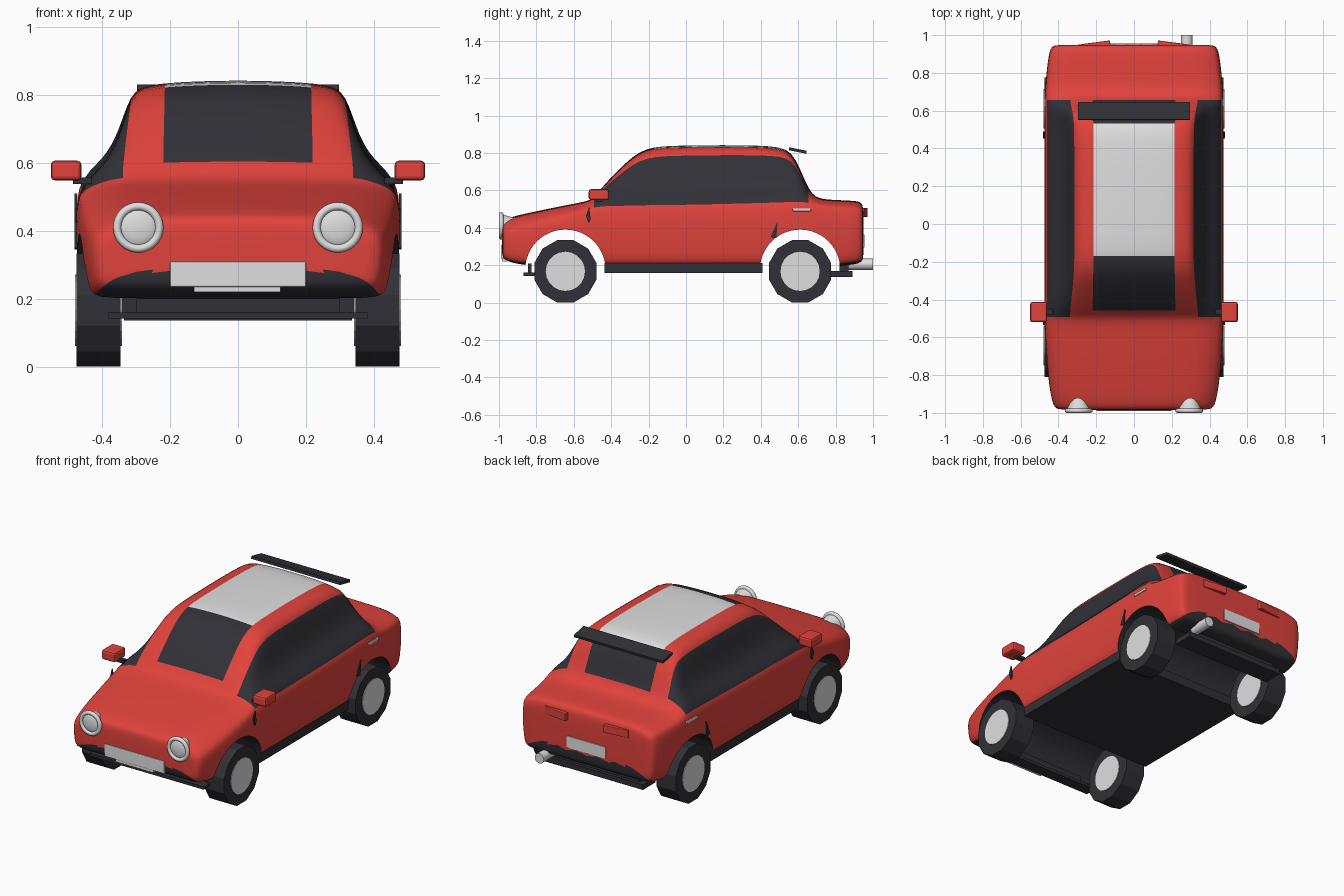
import bpy, bmesh, math
from mathutils import Vector

if "Cube" in bpy.data.objects:
    bpy.data.objects.remove(bpy.data.objects["Cube"])


def material(name, rgb):
    m = bpy.data.materials.new(name)
    m.diffuse_color = (*rgb, 1)
    m.use_nodes = True
    m.node_tree.nodes["Principled BSDF"].inputs["Base Color"].default_value = m.diffuse_color
    return m


RED = material("red paint", (0.75, 0.055, 0.045))
DARK = material("dark trim", (0.03, 0.03, 0.038))
WHITE = material("pale grey", (0.74, 0.74, 0.74))


def finish(name, mat, smooth=None):
    o = bpy.context.object
    o.name = name
    o.data.materials.clear()
    o.data.materials.append(mat)
    bpy.ops.object.transform_apply(location=False, rotation=True, scale=True)
    if smooth:
        bpy.ops.object.shade_smooth_by_angle(angle=math.radians(smooth))
    return o


def box(name, lo, hi, mat, bevel=0, rot=(0, 0, 0)):
    lo, hi = Vector(lo), Vector(hi)
    bpy.ops.mesh.primitive_cube_add(size=1, location=(lo + hi) / 2)
    o = bpy.context.object
    o.scale = hi - lo
    bpy.ops.object.transform_apply(location=False, rotation=False, scale=True)
    o.rotation_euler = rot
    if bevel:
        b = o.modifiers.new("bevel", 'BEVEL')
        b.width, b.segments = bevel, 2
    return finish(name, mat)


def cyl(name, loc, axis, r1, r2, depth, mat, n=24, spin=0, smooth=None):
    # axis 'x' or 'y'; r1 is the radius at the low end of that axis
    rot = (0, math.pi / 2, 0) if axis == 'x' else (-math.pi / 2, 0, 0)
    bpy.ops.mesh.primitive_cone_add(vertices=n, radius1=r1, radius2=r2, depth=depth, location=loc)
    o = bpy.context.object
    if spin:
        o.rotation_euler = (0, 0, spin)
        bpy.ops.object.transform_apply(location=False, rotation=True, scale=False)
    o.rotation_euler = rot
    return finish(name, mat, smooth)


# Body cross-section: lower part (x, height up to the belt line),
# upper part (bonnet x, bonnet height, cabin x, cabin height)
LOWER = [(0, 0), (.45, 0), (.86, 0), (.945, .04), (.975, .14), (.99, .35),
         (1, .55), (1, .78), (.99, .92), (.975, 1)]
UPPER = [(.93, .30, .915, .11), (.88, .50, .82, .23), (.83, .65, .755, .415),
         (.78, .77, .713, .63), (.72, .86, .665, .85), (.62, .92, .606, .94),
         (.48, .96, .468, .975), (.24, .99, .235, .993), (0, 1, 0, 1)]
# Stations front to back: y, half width, bottom, belt, top
STATIONS = [
    (-.985, .37, .27, .36, .405), (-.98, .41, .24, .38, .434), (-.96, .428, .222, .39, .449),
    (-.9, .442, .205, .405, .467), (-.8, .456, .195, .43, .488), (-.65, .467, .19, .465, .52),
    (-.53, .472, .19, .50, .54), (-.49, .474, .19, .51, .56), (-.465, .475, .19, .513, .598),
    (-.4, .475, .19, .515, .67), (-.32, .475, .19, .515, .75), (-.25, .475, .19, .517, .808),
    (-.17, .475, .19, .52, .833), (-.08, .475, .19, .52, .839), (.1, .475, .19, .523, .842),
    (.3, .475, .19, .528, .842), (.45, .475, .19, .532, .838), (.54, .475, .19, .535, .824),
    (.585, .475, .19, .536, .77), (.625, .475, .19, .536, .68), (.655, .474, .19, .535, .608),
    (.69, .472, .19, .525, .562), (.75, .468, .19, .51, .549), (.88, .455, .2, .505, .546),
    (.93, .442, .21, .50, .54), (.945, .428, .225, .49, .525), (.95, .38, .26, .45, .48)]
N = 2 * (len(LOWER) + len(UPPER)) - 2


def ring(y, w, zb, belt, top):
    f = min(1, max(0, (top - belt - .08) / .24))
    pts = [(x * w, zb + t * (belt - zb)) for x, t in LOWER]
    for hx, ht, rx, rt in UPPER:
        pts.append(((hx + (rx - hx) * f) * w, belt + (ht + (rt - ht) * f) * (top - belt)))
    pts += [(-x, z) for x, z in pts[-2:0:-1]]
    return [(x, y, z) for x, z in pts]


bm = bmesh.new()
rings = [[bm.verts.new(p) for p in ring(*s)] for s in STATIONS]
for i in range(len(rings) - 1):
    y0, y1 = STATIONS[i][0], STATIONS[i + 1][0]
    for j in range(N):
        a, b, k = j, (j + 1) % N, min(j, N - 1 - j)
        face = bm.faces.new((rings[i][a], rings[i][b], rings[i + 1][b], rings[i + 1][a]))
        if k < 3:                                        # underside
            face.material_index = 1
        elif 9 <= k <= 13 and y0 > -.5 and y1 < .66:     # side windows
            face.material_index = 1
        elif k >= 16 and -.48 < y0 and y1 < .66:         # windscreen, roof panel, rear window
            face.material_index = 2 if y0 > -.18 and y1 < .55 else 1
bm.faces.new(rings[0])
bm.faces.new(rings[-1])
bmesh.ops.recalc_face_normals(bm, faces=bm.faces)
me = bpy.data.meshes.new("body")
bm.to_mesh(me)
bm.free()
for m in (RED, DARK, WHITE):
    me.materials.append(m)
body = bpy.data.objects.new("body", me)
bpy.context.collection.objects.link(body)

# Wheel arches cut right through the body
AXLES = {"front": -.645, "rear": .61}
ARCH_R, ARCH_Z = .215, .175
cutters = [cyl("arch_cutter", (0, y, ARCH_Z), 'x', ARCH_R, ARCH_R, 1.4, DARK, 48) for y in AXLES.values()]
body.modifiers.new("smooth", 'SUBSURF').levels = 1
for c in cutters:
    mod = body.modifiers.new("arch", 'BOOLEAN')
    mod.object, mod.operation, mod.solver = c, 'DIFFERENCE', 'EXACT'
bpy.ops.object.select_all(action='DESELECT')
bpy.context.view_layer.objects.active = body
body.select_set(True)
for name in [m.name for m in body.modifiers]:
    bpy.ops.object.modifier_apply(modifier=name)
for c in cutters:
    bpy.data.objects.remove(c)
for p in body.data.polygons:
    vs = [body.data.vertices[v].co for v in p.vertices]
    for ay in AXLES.values():
        if all(abs(math.hypot(v.y - ay, v.z - ARCH_Z) - ARCH_R) < .003 for v in vs):
            p.material_index = 1
bpy.ops.object.shade_smooth_by_angle(angle=math.radians(40))

# Wheels: twelve-sided tyres with pale discs
for end, y in AXLES.items():
    for side, s in (("right", 1), ("left", -1)):
        cyl(f"{end}_{side}_tyre", (s * .41, y, .167), 'x', .172, .172, .13, DARK, 12, math.pi / 12)
        cyl(f"{end}_{side}_wheel_disc", (s * .41, y, .167), 'x', .105, .105, .137, WHITE, 20)

# Floor, sills and bumper lips
box("floor", (-.45, -.435, .157), (.45, .41, .212), DARK)
box("front_lip", (-.38, -.87, .143), (.38, -.80, .16), DARK)
box("front_lip_mount", (-.3, -.845, .155), (.3, -.825, .21), DARK)
box("rear_lip", (-.335, .77, .137), (.335, .89, .168), DARK)
box("rear_lip_mount", (-.3, .82, .16), (.3, .87, .21), DARK)

# Roof spoiler
box("spoiler", (-.297, .55, .805), (.297, .645, .821), DARK, rot=(-.2, 0, 0))

# Plates and exhaust
box("front_plate", (-.2, -.99, .235), (.2, -.965, .31), WHITE, .005)
box("front_plate_strip", (-.13, -.985, .22), (.125, -.955, .237), WHITE)
box("rear_plate", (-.13, .93, .295), (.13, .955, .365), WHITE)
cyl("exhaust", (.28, .935, .205), 'y', .03, .03, .13, WHITE, 20, smooth=40)

for side, s in (("right", 1), ("left", -1)):
    # Headlight: bowl, ring and lens
    x = s * .293
    cyl(f"{side}_headlight_bowl", (x, -.955, .41), 'y', .062, .045, .06, WHITE, 24, smooth=40)
    bpy.ops.mesh.primitive_torus_add(major_radius=.062, minor_radius=.012, major_segments=32,
                                     minor_segments=10, location=(x, -.988, .41),
                                     rotation=(math.pi / 2, 0, 0))
    finish(f"{side}_headlight_ring", WHITE, 60)
    bpy.ops.mesh.primitive_uv_sphere_add(segments=24, ring_count=12, radius=.056, location=(x, -.983, .41))
    bpy.context.object.scale = (1, .28, 1)
    finish(f"{side}_headlight_lens", WHITE, 60)

    # Tail light, turned so the inner end stands out
    xs = sorted((s * .125, s * .28))
    box(f"{side}_tail_light", (xs[0], .935, .458), (xs[1], .962, .505), RED, .004, (0, 0, -s * .13))

    # Door mirror on its stalk
    xs = sorted((s * .46, s * .55))
    box(f"{side}_mirror", (xs[0], -.52, .548), (xs[1], -.412, .606), RED, .012)
    xs = sorted((s * .43, s * .485))
    box(f"{side}_mirror_stalk", (xs[0], -.48, .538), (xs[1], -.45, .556), DARK)

    # Door handle
    xs = sorted((s * .455, s * .477))
    box(f"{side}_handle", (xs[0], .57, .487), (xs[1], .668, .503), WHITE, .004)

    # Small dark door-edge marks
    for part, pts in (("rear_mark", [(.452, .35), (.49, .435), (.483, .345)]),
                      ("front_mark", [(-.535, .465), (-.517, .51), (-.51, .44), (-.522, .425)])):
        mesh = bpy.data.meshes.new(part)
        mesh.from_pydata([(s * .477, y, z) for y, z in pts], [], [tuple(range(len(pts)))])
        mesh.materials.append(DARK)
        o = bpy.data.objects.new(f"{side}_{part}", mesh)
        bpy.context.collection.objects.link(o)
        sol = o.modifiers.new("thickness", 'SOLIDIFY')
        sol.thickness, sol.offset = .008, 0
